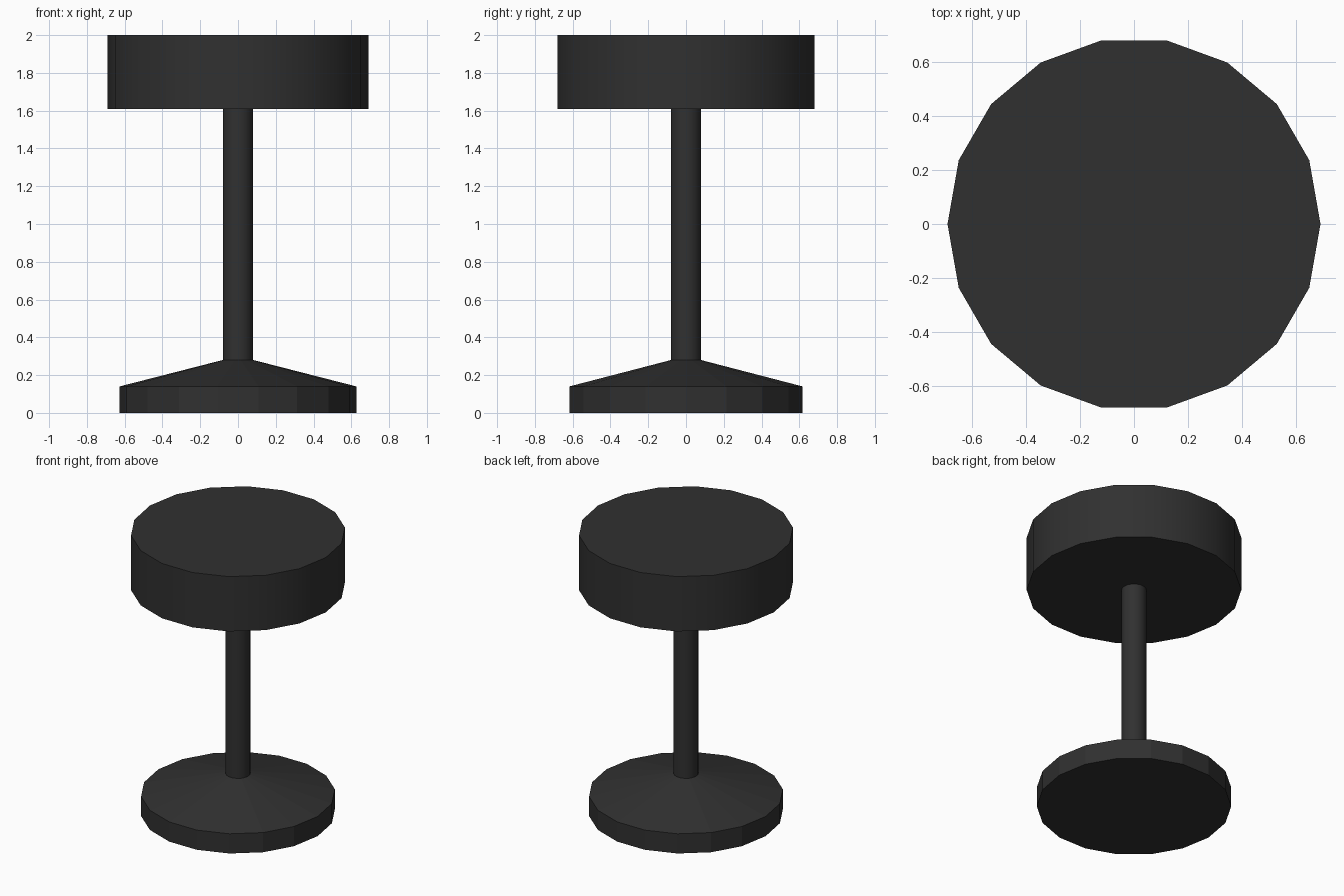
import bpy, bmesh, math

if "Cube" in bpy.data.objects:
    bpy.data.objects.remove(bpy.data.objects["Cube"])

SIDES = 18

mat = bpy.data.materials.new("charcoal black")
mat.diffuse_color = (0.03, 0.03, 0.03, 1)
mat.use_nodes = True
mat.node_tree.nodes["Principled BSDF"].inputs["Base Color"].default_value = mat.diffuse_color


def lathe(name, profile, smooth_angle=None):
    """Closed solid of revolution from (radius, z) points, bottom to top."""
    bm = bmesh.new()
    rings = []
    for r, z in profile:
        rings.append([bm.verts.new((r * math.cos(2 * math.pi * i / SIDES),
                                    r * math.sin(2 * math.pi * i / SIDES), z))
                      for i in range(SIDES)])
    for a, b in zip(rings, rings[1:]):
        for i in range(SIDES):
            j = (i + 1) % SIDES
            bm.faces.new((a[i], a[j], b[j], b[i]))
    bm.faces.new(rings[0][::-1])
    bm.faces.new(rings[-1])
    me = bpy.data.meshes.new(name)
    bm.to_mesh(me)
    bm.free()
    me.materials.append(mat)
    ob = bpy.data.objects.new(name, me)
    bpy.context.collection.objects.link(ob)
    if smooth_angle:
        bpy.ops.object.select_all(action='DESELECT')
        ob.select_set(True)
        bpy.context.view_layer.objects.active = ob
        bpy.ops.object.shade_smooth_by_angle(angle=math.radians(smooth_angle))
    return ob


# Faceted foot: short rim with a shallow cone rising to the post
lathe("base", [(0.627, 0.0), (0.627, 0.14), (0.08, 0.28)])
# Slim round post
lathe("post", [(0.08, 0.27), (0.08, 1.62)], 30)
# Thick round seat cushion
lathe("seat", [(0.692, 1.61), (0.692, 2.0)], 30)
